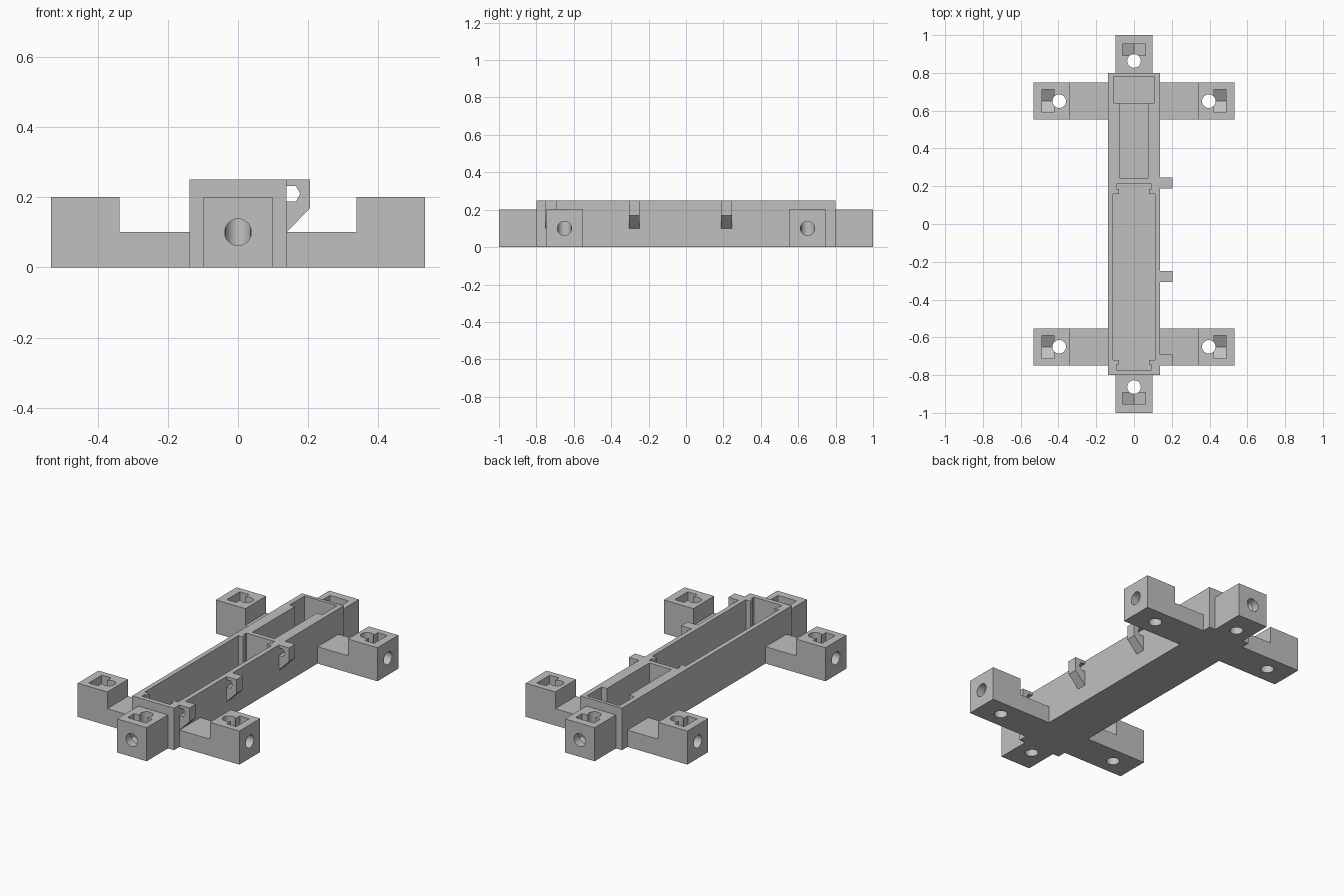
import bpy, bmesh, math
from mathutils import Matrix, Vector

cube = bpy.data.objects.get("Cube")
if cube:
    bpy.data.objects.remove(cube, do_unlink=True)

grey = bpy.data.materials.new("plain grey")
grey.use_nodes = True
colour = (0.53, 0.53, 0.53, 1)
grey.diffuse_color = colour
grey.node_tree.nodes["Principled BSDF"].inputs["Base Color"].default_value = colour


def prism(name, pts, axis, lo, hi):
    """Extrude a 2D outline along an axis from lo to hi."""
    place = {"x": lambda a, b, d: (d, a, b),
             "y": lambda a, b, d: (a, d, b),
             "z": lambda a, b, d: (a, b, d)}[axis]
    bm = bmesh.new()
    rings = [[bm.verts.new(place(a, b, d)) for a, b in pts] for d in (lo, hi)]
    bm.faces.new(rings[0])
    bm.faces.new(rings[1])
    for i in range(len(pts)):
        j = (i + 1) % len(pts)
        bm.faces.new((rings[0][i], rings[0][j], rings[1][j], rings[1][i]))
    bmesh.ops.recalc_face_normals(bm, faces=bm.faces)
    mesh = bpy.data.meshes.new(name)
    bm.to_mesh(mesh)
    bm.free()
    mesh.materials.append(grey)
    obj = bpy.data.objects.new(name, mesh)
    bpy.context.collection.objects.link(obj)
    return obj


def rect(x0, x1, y0, y1):
    return [(x0, y0), (x1, y0), (x1, y1), (x0, y1)]


def circle(cx, cy, r, n=32):
    return [(cx + r * math.cos(math.tau * i / n),
             cy + r * math.sin(math.tau * i / n)) for i in range(n)]


def select(obj):
    bpy.ops.object.select_all(action="DESELECT")
    obj.select_set(True)
    bpy.context.view_layer.objects.active = obj


def cut(obj, cutter):
    select(obj)
    mod = obj.modifiers.new("cut", "BOOLEAN")
    mod.operation = "DIFFERENCE"
    mod.solver = "EXACT"
    mod.object = cutter
    bpy.ops.object.modifier_apply(modifier=mod.name)
    bpy.data.objects.remove(cutter, do_unlink=True)


HALF_W, HALF_L, TOP = 0.138, 0.8, 0.25
ABOVE = TOP + 0.05

# Long tray body
body = prism("tray_body", rect(-HALF_W, HALF_W, -HALF_L, HALF_L), "z", 0, TOP)

# Main compartment with a keyed slot at each end
side = [(0.11, 0.16), (0.08, 0.16), (0.08, 0.185), (0.093, 0.185), (0.093, 0.212)]
mid = -0.28
right_edge = [(x, 2 * mid - y) for x, y in reversed(side)] + side
outline = right_edge + [(-x, y) for x, y in reversed(right_edge)]
cut(body, prism("main_cutter", outline, "z", 0.03, ABOVE))

# Narrow channel and wider end pocket
cut(body, prism("channel_cutter", rect(-0.073, 0.073, 0.24, 0.66), "z", 0.07, ABOVE))
cut(body, prism("pocket_cutter", rect(-0.108, 0.108, 0.64, 0.78), "z", 0.03, ABOVE))


def mount(name, length, spot, angle):
    """Screw mount: outer face at x = 0, reaching inwards along -x."""
    if length > 0.3:
        shape = [(-length, 0), (0, 0), (0, 0.2), (-0.195, 0.2), (-0.195, 0.1), (-length, 0.1)]
    else:
        shape = rect(-length, 0, 0, 0.2)
    obj = prism(name, shape, "y", -0.098, 0.098)
    # Nut trap with a pointed floor, upright hole and screw hole
    trap = [(-0.061, ABOVE), (-0.061, 0.065), (0, 0.03), (0.061, 0.065), (0.061, ABOVE)]
    cut(obj, prism("trap_cutter", trap, "x", -0.109, -0.047))
    cut(obj, prism("upright_cutter", circle(-0.137, 0, 0.036), "z", -0.1, ABOVE))
    cut(obj, prism("screw_cutter", circle(0, 0.1, 0.038), "x", -0.137, 0.1))
    obj.data.transform(Matrix.Translation(Vector(spot)) @ Matrix.Rotation(angle, 4, "Z"))
    select(obj)
    bpy.ops.object.shade_smooth_by_angle(angle=math.radians(25))


# Four side arms and two end blocks
for end, sy in (("front", -1), ("back", 1)):
    for hand, sx in (("left", 1), ("right", -1)):
        mount(f"{end}_{hand}_arm", 0.533 - HALF_W, (sx * 0.533, sy * 0.65, 0),
              0 if sx > 0 else math.pi)
    mount(f"{end}_end_block", 1 - HALF_L, (0, sy, 0), sy * math.pi / 2)

# Three cable hooks along the left side, each with a half-hexagon opening
hook_shape = [(HALF_W, 0.1), (0.205, 0.168), (0.205, TOP), (HALF_W, TOP),
              (HALF_W, 0.232), (0.165, 0.232), (0.177, 0.21), (0.165, 0.187), (HALF_W, 0.187)]
for label, y in (("front", -0.721), ("middle", -0.277), ("back", 0.217)):
    prism(f"{label}_cable_hook", hook_shape, "y", y - 0.029, y + 0.029)
